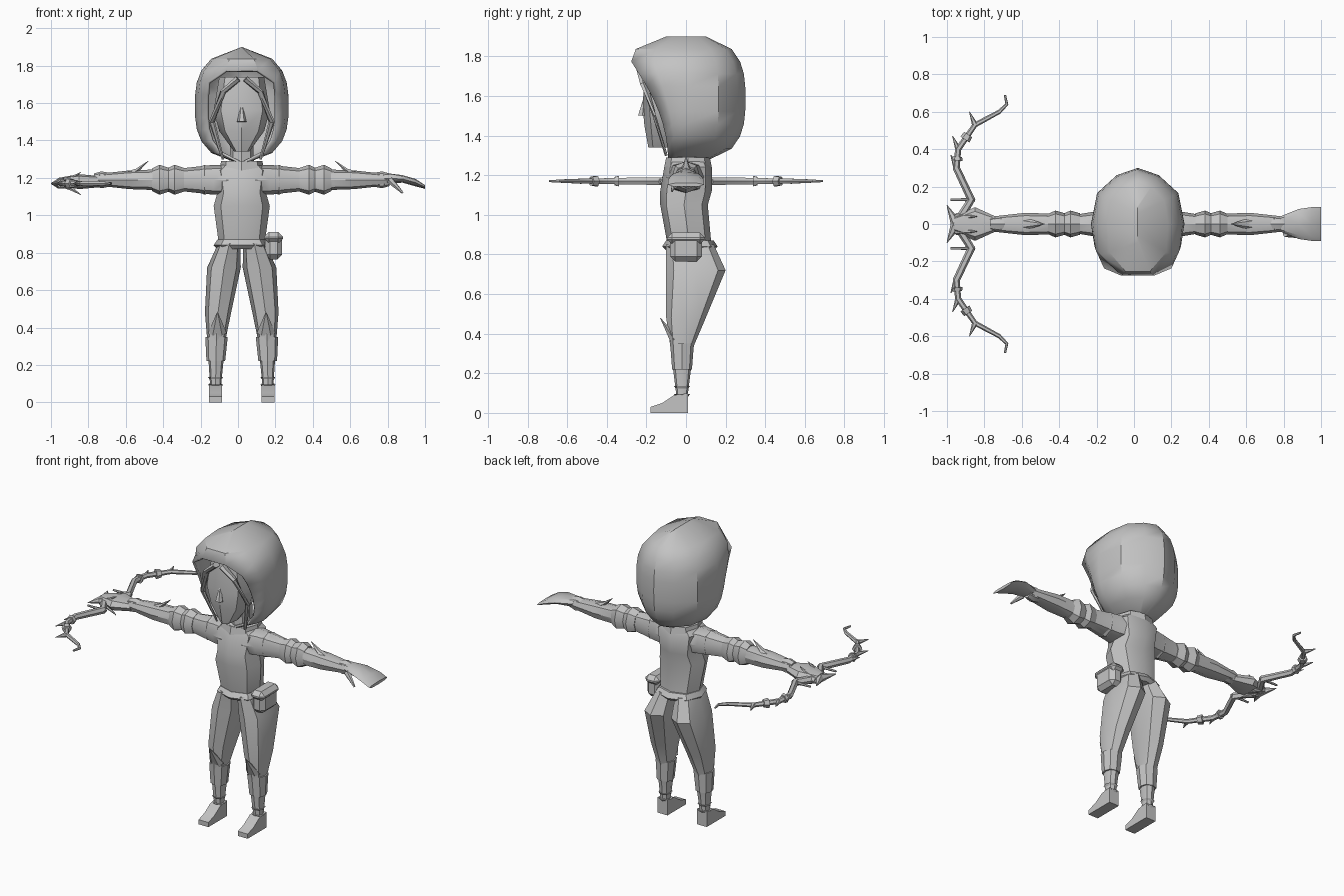
import bpy, bmesh
from math import sin, cos, tau, copysign, radians
from mathutils import Matrix, Vector

default_cube = bpy.data.objects.get("Cube")
if default_cube:
    bpy.data.objects.remove(default_cube)

shade = .55
grey = bpy.data.materials.new("plain_grey")
grey.use_nodes = True
grey.diffuse_color = (shade, shade, shade, 1)
grey.node_tree.nodes["Principled BSDF"].inputs["Base Color"].default_value = grey.diffuse_color

BODY_X = .02    # the figure stands slightly off centre
ARM_Z = 1.19
BOW_Z = 1.17
UP = Vector((0, 0, 1))
RIGHT = Vector((1, 0, 0))


def finish(name, bm, mirror=None, origin_x=BODY_X):
    """Turn a bmesh into a shaded object, optionally mirrored on X or Y."""
    bmesh.ops.recalc_face_normals(bm, faces=bm.faces)
    mesh = bpy.data.meshes.new(name)
    bm.to_mesh(mesh)
    bm.free()
    mesh.materials.append(grey)
    part = bpy.data.objects.new(name, mesh)
    bpy.context.collection.objects.link(part)
    part.location.x = origin_x
    bpy.ops.object.select_all(action='DESELECT')
    part.select_set(True)
    bpy.context.view_layer.objects.active = part
    bpy.ops.object.shade_smooth_by_angle(angle=radians(35))
    if mirror:
        modifier = part.modifiers.new("mirror", 'MIRROR')
        modifier.use_axis = [axis == mirror for axis in "XYZ"]
        modifier.use_mirror_merge = False
    return part


def skin(rings):
    """Bridge closed rings of points and cap both ends."""
    bm = bmesh.new()
    rows = [[bm.verts.new(point) for point in ring] for ring in rings]
    for low, high in zip(rows, rows[1:]):
        for i in range(len(low)):
            bm.faces.new((low[i - 1], low[i], high[i], high[i - 1]))
    bm.faces.new(rows[0])
    bm.faces.new(rows[-1])
    return bm


def oval(sides=8, power=.85):
    """Unit outline, slightly squared off."""
    def soften(value):
        return copysign(abs(value) ** power, value)
    angles = [tau * i / sides for i in range(sides)]
    return [(soften(cos(angle)), soften(sin(angle))) for angle in angles]


def upright(name, levels, across=lambda z: 0, mirror=None):
    """Levels give height, centre depth, half width and half depth."""
    return finish(name, skin([
        [(across(z) + u * wide, y + v * deep, z) for u, v in oval()]
        for z, y, wide, deep in levels]), mirror)


def sideways(name, stations, height=lambda x: ARM_Z, mirror=None, side=1):
    """Stations give reach, half depth and half height."""
    return finish(name, skin([
        [(side * x, u * deep, height(x) + v * tall) for u, v in oval()]
        for x, deep, tall in stations]), mirror)


def tube(name, path, thick, tip, mirror=None, origin_x=BODY_X, flat=1):
    """Sweep a hexagon along a path, tapering evenly to the tip."""
    points = [Vector(point) for point in path]
    last = len(points) - 1
    rings = []
    for i, point in enumerate(points):
        along = (points[min(i + 1, last)] - points[max(i - 1, 0)]).normalized()
        side = along.cross(UP)
        side = side.normalized() if side.length > .1 else RIGHT
        over = side.cross(along) * flat
        radius = thick + (tip - thick) * i / last
        rings.append([point + (side * u + over * v) * radius for u, v in oval(6, 1)])
    return finish(name, skin(rings), mirror, origin_x)


# Hood: egg-shaped shell with a jutting brim and an open face
def hood_arc(step, steps):
    t = step / steps
    bulge = (1 - abs(2 * t - 1) ** 3) ** .6
    wide = .25 * bulge
    back = .1 + .2 * bulge
    if is_brim(step, steps):
        edge, front = wide * .4, -.1 - .19 * bulge ** .5
    else:
        edge, front = wide * .75, -.09 - .3 * t * t
    half = [(edge, front), (wide * .93, front * .6), (wide, 0),
            (wide * .87, back * .55), (wide * .45, back * .87)]
    outline = half + [(0, back)] + [(-x, y) for x, y in reversed(half)]
    return [(x, y, 1.27 + .63 * t) for x, y in outline]


def is_brim(step, steps):
    return step >= .8 * steps


def build_hood(steps=10):
    bm = bmesh.new()
    rows = [[bm.verts.new(p) for p in hood_arc(step, steps)] for step in range(steps + 1)]
    for step, (low, high) in enumerate(zip(rows, rows[1:])):
        for i in range(1, len(low)):
            bm.faces.new((low[i - 1], low[i], high[i], high[i - 1]))
        if is_brim(step, steps):
            bm.faces.new((low[-1], low[0], high[0], high[-1]))
    bmesh.ops.contextual_create(bm, geom=rows[-1])
    bmesh.ops.remove_doubles(bm, verts=bm.verts, dist=.001)
    shell = finish("hood", bm).modifiers.new("thickness", 'SOLIDIFY')
    shell.thickness = .015


build_hood()

# Face, nose, side hair and neck
upright("face", [(1.34, -.1, .04, .09), (1.45, -.08, .12, .13),
                 (1.56, -.09, .15, .13), (1.74, -.08, .12, .12)])
tube("nose", [(0, -.21, 1.59), (0, -.22, 1.5)], .005, .025)
tube("side_hair", [(.02, -.22, 1.73), (.1, -.21, 1.66), (.16, -.16, 1.5), (.1, -.1, 1.3)],
     .03, .01, 'X', flat=.6)
upright("neck", [(1.2, 0, .07, .07), (1.4, 0, .06, .07)])

# Torso, collar and belt
upright("torso", [(.83, .02, .12, .11), (1.05, -.01, .15, .12), (1.12, 0, .13, .13),
                  (1.24, .01, .15, .12), (1.28, .01, .1, .1)])
upright("collar", [(1.24, .01, .12, .12), (1.29, .01, .11, .11)])
upright("belt", [(.82, .02, .13, .12), (.84, .02, .15, .14), (.87, .02, .13, .12)])

# Pouch and its flap on the left hip
for name, size, height in (("pouch", (.09, .16, .13), .83), ("pouch_flap", (.1, .19, .06), .88)):
    bm = bmesh.new()
    bmesh.ops.create_cube(bm, size=1, matrix=Matrix.LocRotScale((.17, 0, height), None, size))
    bmesh.ops.bevel(bm, geom=bm.edges, offset=.025, segments=1, affect='EDGES')
    finish(name, bm)


# Legs: close together at the hips, apart at the feet
def stance(z):
    return .14 - .12 * z ** 3


upright("leg", [(.85, .02, .06, .12), (.72, .05, .09, .15), (.48, 0, .07, .1),
                (.34, -.02, .05, .06), (.1, -.02, .03, .03), (.05, -.02, .03, .03)],
        stance, 'X')
upright("boot_cuff", [(.35, -.02, .06, .06), (.22, -.02, .05, .05)], stance, 'X')
for z in (.12, .08):
    upright("ankle_band", [(z + .015, -.02, .04, .04), (z, -.02, .03, .03)], stance, 'X')
tube("knee_spike", [(.13, -.06, .37), (.13, -.13, .48)], .05, .003, 'X', flat=.5)
finish("foot", skin([
    [(stance(0) + side * .035, y, z) for side, z in ((-1, 0), (1, 0), (1, tall), (-1, tall))]
    for y, tall in ((.01, .1), (-.06, .09), (-.12, .05), (-.18, .03))]), 'X')

# Arms with flared guards and a forearm spike
sideways("arm", [(.07, .1, .08), (.15, .08, .08), (.33, .05, .06), (.6, .06, .05),
                 (.78, .04, .03)], mirror='X')
for name, x, flare in (("shoulder_guard", .2, .08), ("upper_elbow_guard", .36, .08),
                       ("lower_elbow_guard", .44, .08), ("wrist_cuff", .75, .045)):
    sideways(name, [(x + shift, flare * scale * .9, flare * scale)
                    for shift, scale in ((-.05, .8), (0, 1), (.04, .75))], mirror='X')
tube("forearm_spike", [(.62, 0, 1.21), (.56, 0, 1.24), (.5, 0, 1.29)],
     .04, .002, 'X', flat=.6)


# Open, drooping left hand and closed right hand
def droop(x):
    return 1.2 - 1.5 * (x - .8) ** 2


sideways("left_hand", [(.76, .04, .03), (.86, .08, .02), (.93, .09, .02), (.98, .09, .01)], droop)
tube("left_thumb", [(.79, -.05, ARM_Z), (.86, -.07, 1.12)], .02, .006)
sideways("right_hand", [(.76, .04, .03), (.87, .09, .04), (.98, .04, .02)],
         lambda x: BOW_Z + .01, side=-1)

# Bow held flat: half of it, mirrored front to back
limb = [Vector((x, y, BOW_Z)) for x, y in (
    (-.95, 0), (-.87, .13), (-.95, .3), (-.94, .4),
    (-.85, .53), (-.72, .6), (-.68, .64), (-.69, .69))]
tube("bow_limb", limb, .025, .006, 'Y', 0)
for start, end in zip(limb[2:], limb[3:5]):
    tube("bow_band", [start.lerp(end, .4), start.lerp(end, .6)], .03, .025, 'Y', 0)
for root in limb[1:5]:
    tube("bow_thorn", [root, root + Vector((-.03, .07, 0))], .016, .002, 'Y', 0)
grip = limb[1]
tube("grip_bar", [grip + RIGHT * .02, grip - RIGHT * .11], .01, .006, 'Y', 0)

# Curved thorns guarding the grip
for rise in (-.06, .06):
    tube("grip_thorn", [limb[0] + Vector((.13 * sin(turn), .04, rise * turn))
                        for turn in (0, .5, 1)], .02, .002, 'Y', 0)
tube("grip_tip", [limb[0], (-1, .1, BOW_Z)], .03, .002, 'Y', 0)
